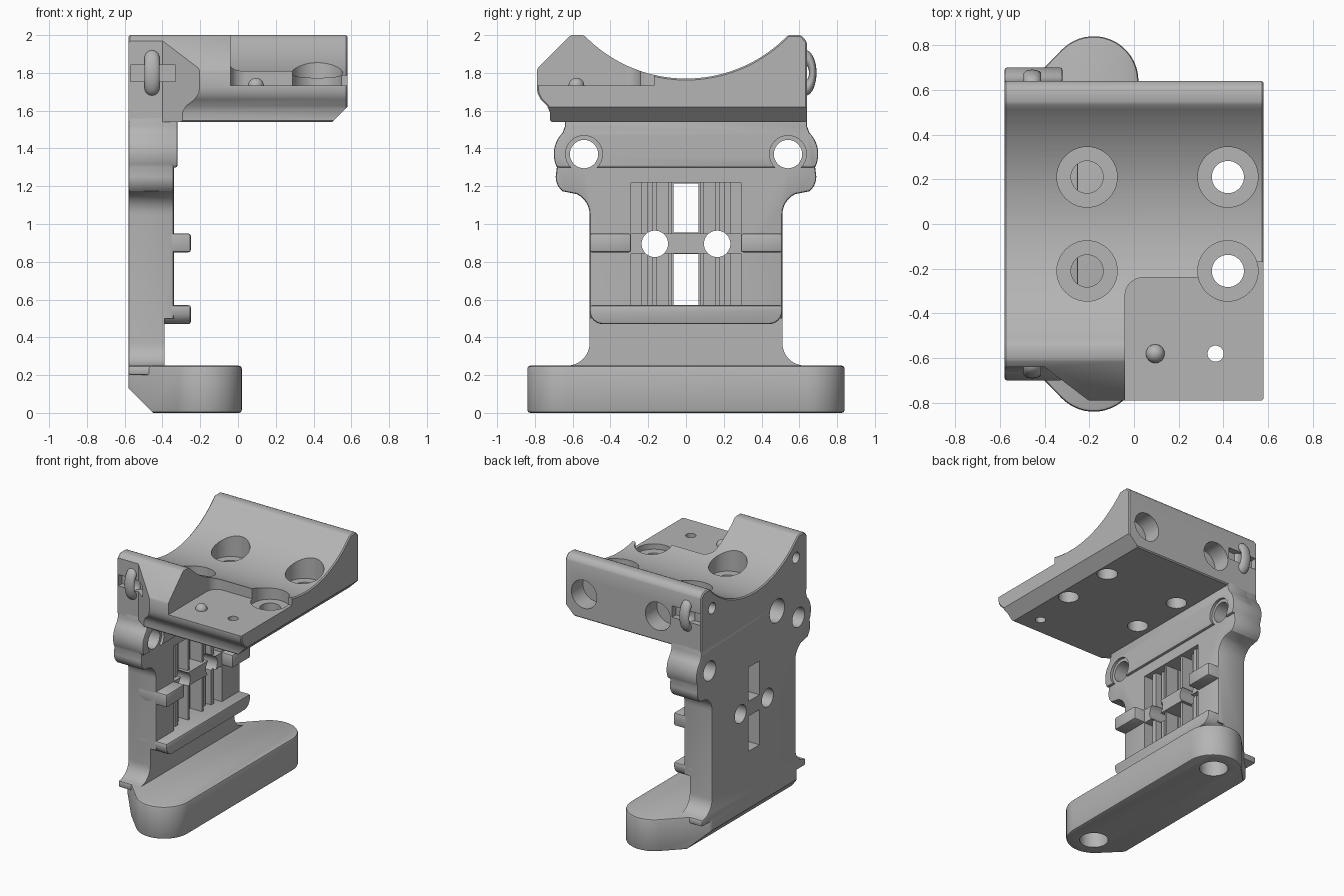
import bpy, bmesh
from math import cos, sin, pi, radians, sqrt
from mathutils import Vector

old = bpy.data.objects.get("Cube")
if old:
    bpy.data.objects.remove(old, do_unlink=True)

grey = bpy.data.materials.new("plain_grey")
grey.use_nodes = True
colour = (0.46, 0.46, 0.46, 1)
grey.diffuse_color = colour
grey.node_tree.nodes["Principled BSDF"].inputs["Base Color"].default_value = colour


def arc(cx, cy, r, a0, a1, n=12):
    angles = [radians(a0 + (a1 - a0) * i / n) for i in range(n + 1)]
    return [(cx + r * cos(a), cy + r * sin(a)) for a in angles]


def circle(cx, cy, r, n=40):
    return arc(cx, cy, r, 0, 360, n)[:-1]


def rect(u0, u1, v0, v1):
    return [(u0, v0), (u1, v0), (u1, v1), (u0, v1)]


def mirrored(half, k):
    """Close a half outline by mirroring coordinate k."""
    flip = [(-p[0], p[1]) if k == 0 else (p[0], -p[1]) for p in reversed(half)]
    return half + flip


def prism(name, pts, axis, lo, hi):
    """Extrude a flat outline along an axis between lo and hi."""
    place = {"x": lambda p, t: (t, p[0], p[1]),
             "y": lambda p, t: (p[0], t, p[1]),
             "z": lambda p, t: (p[0], p[1], t)}[axis]
    bm = bmesh.new()
    face = bm.faces.new([bm.verts.new(place(p, lo)) for p in pts])
    ext = bmesh.ops.extrude_face_region(bm, geom=[face])
    move = Vector(place((0, 0), hi - lo))
    bmesh.ops.translate(bm, vec=move, verts=[v for v in ext["geom"] if isinstance(v, bmesh.types.BMVert)])
    bmesh.ops.recalc_face_normals(bm, faces=bm.faces)
    mesh = bpy.data.meshes.new(name)
    bm.to_mesh(mesh)
    bm.free()
    mesh.materials.append(grey)
    ob = bpy.data.objects.new(name, mesh)
    bpy.context.collection.objects.link(ob)
    return ob


def apply(ob, mod):
    bpy.context.view_layer.objects.active = ob
    bpy.ops.object.modifier_apply(modifier=mod.name)


def bevel(ob, width, segments=2):
    mod = ob.modifiers.new("Bevel", "BEVEL")
    mod.width, mod.segments = width, segments
    mod.limit_method, mod.angle_limit = "ANGLE", radians(40)
    apply(ob, mod)


def cut(targets, pts, axis, lo, hi):
    cutter = prism("cutter", pts, axis, lo, hi)
    cutter.hide_render = True
    for ob in targets:
        mod = ob.modifiers.new("Cut", "BOOLEAN")
        mod.operation, mod.solver, mod.object = "DIFFERENCE", "EXACT", cutter
        apply(ob, mod)
    bpy.data.objects.remove(cutter, do_unlink=True)


BACK = -0.58
SIDES = (-1, 1)

# Foot: rounded bar with slanted back corners and blind holes beneath
foot = prism("foot", mirrored(arc(-0.18, 0.64, 0.2, 0, 135, 16) + [(BACK, 0.52)], 1), "z", 0, 0.25)
bevel(foot, 0.015)
cut([foot], [(-0.7, 0.25), (-0.7, -0.12), (-0.33, -0.12)], "y", -1, 1)
for s in SIDES:
    cut([foot], circle(-0.18, s * 0.65, 0.1), "z", -0.1, 0.15)

# Upright: waisted plate with a flared base and rounded ears
ear = arc(0.54, 1.37, 0.16, -26, 45, 10) + [(0.64, 1.52), (0.64, 1.57)]
flare = [(0.63, 0.2)] + arc(0.63, 0.37, 0.12, 270, 180, 8)
waist = arc(0.63, 1.05, 0.12, 180, 115, 6) + arc(0.59, 1.25, 0.1, -50, 0, 5)
upright = prism("upright", mirrored(flare + waist + ear, 0), "x", BACK, -0.34)
bevel(upright, 0.012)
cut([upright], rect(-0.39, -0.2, 0.1, 0.5), "y", -1, 1)

# Thicker head of the upright
head = prism("upright_head", mirrored([(0.45, 1.3)] + ear, 0), "x", -0.5, -0.32)
bevel(head, 0.01)
for s in SIDES:
    cut([head], circle(s * 0.54, 1.37, 0.098), "x", -0.35, -0.2)
    cut([upright, head], circle(s * 0.54, 1.37, 0.075), "x", -0.7, -0.2)

# Ribbed windows above and below the cross bar
for z0, z1 in ((0.565, 0.845), (0.95, 1.22)):
    cut([upright], rect(-0.29, 0.29, z0, z1), "x", -0.46, -0.2)
    slot = prism("slot", rect(-0.065, 0.065, z0 + 0.005, z1 - 0.005), "y", 0, 1)
    bpy.data.objects.remove(slot, do_unlink=True)
    cut([upright], rect(-0.065, 0.065, z0 + 0.005, z1 - 0.005), "x", -0.7, -0.4)
    for s in SIDES:
        for y, width, front in ((0.085, 0.02, -0.36), (0.165, 0.025, -0.4), (0.22, 0.035, -0.37)):
            prism("window_rib", rect(s * y - width / 2, s * y + width / 2, z0 - 0.01, z1 + 0.01), "x", -0.5, front)
for s in SIDES:
    cut([upright] + [o for o in bpy.data.objects if o.name.startswith("window_rib")],
        circle(s * 0.165, 0.895, 0.07), "x", -0.7, -0.2)

# Ledge and side tabs that stick out of the upright
ledge_half = [(0.51, 0.57)] + arc(0.44, 0.54, 0.07, 0, -90, 6)
ledge = prism("ledge", mirrored(ledge_half, 0), "x", -0.5, -0.25)
bevel(ledge, 0.012)
for s in SIDES:
    tab = prism("side_tab", rect(s * 0.4 - 0.11, s * 0.4 + 0.11, 0.85, 0.95), "x", -0.5, -0.25)
    bevel(tab, 0.012)

# Tray: saddle profile with a front overhang
R = 0.749
ZC = 1.77 + R
n = 40
saddle = []
for i in range(n + 1):
    y = -0.54 + 1.08 * i / n
    saddle.append((y, ZC - sqrt(R * R - y * y)))
outline = saddle + [(0.61, 2.0), (0.64, 1.965), (0.64, 1.54), (-0.72, 1.54), (-0.72, 1.59),
                    (-0.735, 1.625), (-0.77, 1.66), (-0.785, 1.69), (-0.79, 1.72),
                    (-0.79, 1.82), (-0.61, 2.0)]
tray = prism("tray", outline, "x", BACK, 0.58)
bevel(tray, 0.008, 1)
cut([tray], [(-0.7, -0.64), (-0.4, -0.64), (-0.2, -0.792), (-0.2, -1), (-0.7, -1)], "z", 1.4, 2.2)
cut([tray], [(0.46, 1.5), (0.7, 1.5), (0.7, 1.74)], "y", -1, 1)

# Sunken shelf at the front of the tray
shelf = [(-0.04, -1)] + arc(0.04, -0.32, 0.08, 180, 90, 8)
shelf += [(0.45, -0.24), (0.45, -0.17), (0.7, -0.17), (0.7, -1)]
cut([tray], shelf, "z", 1.732, 2.2)
cut([tray], circle(0.365, -0.58, 0.036), "z", 1.4, 2.2)

# Counterbored bolt holes through the tray, and round sockets in its rear wall
for x in (-0.21, 0.42):
    for s in SIDES:
        cut([tray], circle(x, s * 0.21, 0.135), "z", 1.69, 2.2)
        cut([tray, head], circle(x, s * 0.21, 0.072), "z", 1.4, 1.8)
    cut([tray], circle(x, 1.73, 0.108), "y", 0.5, 0.8)

# Locating pin on the shelf
bpy.ops.mesh.primitive_uv_sphere_add(segments=24, ring_count=12, radius=0.042, location=(0.095, -0.58, 1.732))
pin = bpy.context.object
pin.name = "locating_pin"
pin.data.materials.append(grey)

# Strap loops over recesses at both ends, with small holes in the back
for s in SIDES:
    cut([tray], rect(-0.57, -0.33, 1.755, 1.842), "y", *sorted((s * 0.595, s * 0.75)))
    cut([tray], circle(s * 0.51, 1.84, 0.042), "x", -0.7, -0.4)
    bpy.ops.mesh.primitive_torus_add(major_radius=0.082, minor_radius=0.04, major_segments=36,
                                     minor_segments=14, location=(-0.455, s * 0.63, 1.8),
                                     rotation=(0, pi / 2, 0))
    loop = bpy.context.object
    loop.name = "strap_loop"
    loop.scale = (1, 0.5, 1)
    loop.data.materials.append(grey)

# Single socket where the upright meets the tray
cut([upright, head, tray], circle(-0.28, 1.52, 0.09), "x", -0.7, -0.44)

for ob in bpy.context.scene.objects:
    if ob.type == "MESH":
        bpy.ops.object.select_all(action="DESELECT")
        ob.select_set(True)
        bpy.context.view_layer.objects.active = ob
        bpy.ops.object.shade_smooth_by_angle(angle=radians(30))
